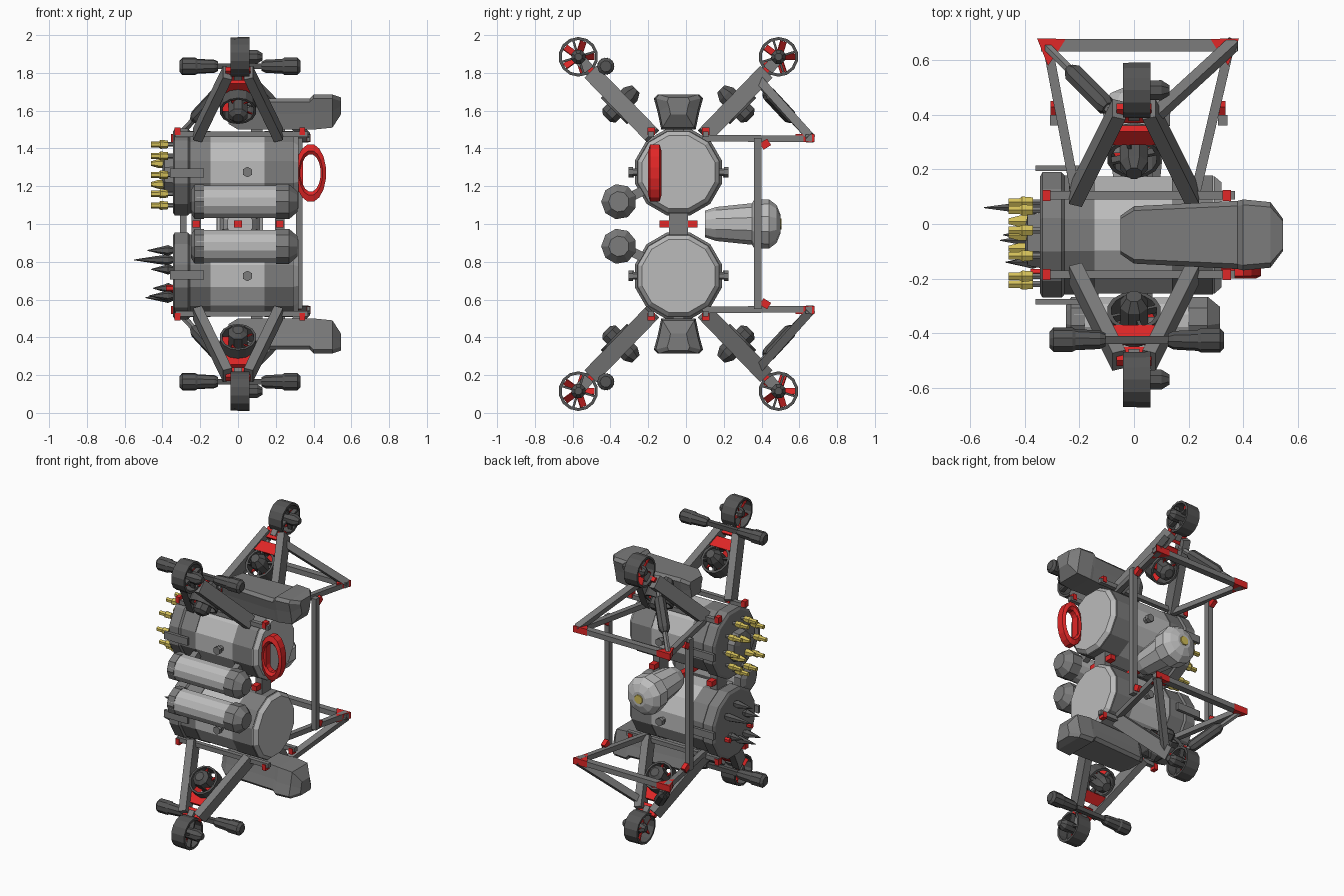
import bpy, bmesh
from math import cos, sin, pi
from mathutils import Vector as V, Matrix

if "Cube" in bpy.data.objects:
    bpy.data.objects.remove(bpy.data.objects["Cube"])

MATS = {}
COL = dict(red=(0.75, 0.02, 0.02), dark=(0.09, 0.09, 0.09), mid=(0.2, 0.2, 0.2),
           light=(0.5, 0.5, 0.5), yellow=(0.65, 0.52, 0.1))
for k, c in COL.items():
    MATS[k] = bpy.data.materials.new(k)
    MATS[k].diffuse_color = (*c, 1)
YC = -0.04          # y of the hull axes


def finish(name, bm, mat, both=False):
    """Make the object; with both=True also make its copy mirrored about z = 1."""
    bmesh.ops.recalc_face_normals(bm, faces=bm.faces)
    for tag, s in ((("upper_", 1), ("lower_", -1)) if both else (("", 1),)):
        if s < 0:
            for v in bm.verts:
                v.co.z = 2 - v.co.z
            bmesh.ops.reverse_faces(bm, faces=bm.faces)
        me = bpy.data.meshes.new(tag + name)
        bm.to_mesh(me)
        me.materials.append(MATS[mat])
        bpy.context.collection.objects.link(bpy.data.objects.new(tag + name, me))
    bm.free()


def skin(bm, rings, closed=False):
    n = len(rings[0])
    loops = [[bm.verts.new(p) for p in r] for r in rings]
    pairs = list(zip(loops, loops[1:])) + ([(loops[-1], loops[0])] if closed else [])
    for a, b in pairs:
        for i in range(n):
            bm.faces.new((a[i], a[(i + 1) % n], b[(i + 1) % n], b[i]))
    if not closed:
        bm.faces.new(loops[0][::-1])
        bm.faces.new(loops[-1])


def lathe(bm, origin, axis, prof, n=12, closed=False, phase=0.5):
    """Revolve (distance along axis, radius) pairs."""
    q = V(axis).to_track_quat('Z', 'Y')
    skin(bm, [[V(origin) + q @ V((r * cos(2 * pi * (i + phase) / n), r * sin(2 * pi * (i + phase) / n), t))
               for i in range(n)] for t, r in prof], closed)


def rod(bm, a, b, r, n=6):
    d = V(b) - V(a)
    lathe(bm, a, d, [(0, r), (d.length, r)], n)


def bar(bm, a, b, w, h, side=(1, 0, 0)):
    """Box between two points, w wide along side, h in the other direction."""
    a, b = V(a), V(b)
    d = (b - a).normalized()
    s = (V(side) - d * V(side).dot(d)).normalized()
    u = d.cross(s)
    skin(bm, [[p + s * (w / 2 * i) + u * (h / 2 * j) for i, j in ((-1, -1), (1, -1), (1, 1), (-1, 1))]
              for p in (a, b)])


def fan(name, c, axis, r=0.105, w=0.1, motor=((-0.05, 0.02), (-0.03, 0.035), (0.09, 0.04), (0.12, 0.02))):
    """Ducted thruster: ring, motor pod, spokes and blades."""
    c, q = V(c), V(axis).to_track_quat('Z', 'Y')
    bm = bmesh.new()
    lathe(bm, c, axis, [(-w / 2, r * .98), (w / 2, r), (w / 2, r * .85), (-w / 2, r * .85)], 14, True)
    lathe(bm, c, axis, motor, 8)
    for i in range(4):
        d = q @ V((cos(i * pi / 2 + .3), sin(i * pi / 2 + .3), 0))
        o = c + q @ V((0, 0, 0.03))
        bar(bm, o + d * .02, o + d * r * .9, 0.03, 0.012, axis)
    finish(name + "_housing", bm, "dark", True)
    bm = bmesh.new()
    for i in range(5):
        t = i * 2 * pi / 5
        d, e = q @ V((cos(t), sin(t), 0)), q @ V((-sin(t), cos(t), 1))
        o = c - q @ V((0, 0, 0.015))
        bar(bm, o + d * .02, o + d * r * .82, 0.045, 0.006, e)
    finish(name + "_blades", bm, "red", True)


# pressure hulls
bm = bmesh.new()
lathe(bm, (-0.34, YC, 1.275), (1, 0, 0), [(0, .2), (.01, .235), (.07, .235), (.075, .222),
      (.6, .222), (.635, .222), (.66, .2)], 12)
finish("hull", bm, "light", True)
bm = bmesh.new()
lathe(bm, (-0.345, YC, 1.275), (1, 0, 0), [(0, .22), (.01, .238), (.08, .238), (.09, .226), (.2, .226)], 12)
lathe(bm, (0.14, YC, 1.275), (1, 0, 0), [(0, .226), (.15, .226)], 12)
finish("hull_collars", bm, "mid", True)

# front tanks with dark end caps
bm = bmesh.new()
lathe(bm, (-0.22, -0.355, 1.118), (1, 0, 0), [(0, .088), (.46, .088)], 12)
finish("tank", bm, "light", True)
bm = bmesh.new()
lathe(bm, (-0.25, -0.355, 1.118), (1, 0, 0), [(0, .06), (.02, .093), (.07, .093)], 9)
lathe(bm, (0.20, -0.355, 1.118), (1, 0, 0), [(0, .094), (.07, .094), (.115, .055)], 9)
for x in (-0.15, 0.17):
    bar(bm, (x, -0.3, 1.14), (x, -0.18, 1.2), 0.04, 0.05)
finish("tank_caps", bm, "mid", True)

# side brackets, bolts and hull rails
bm = bmesh.new()
for s in (-1, 1):
    y = YC + s * 0.245
    bar(bm, (-0.36, y, 1.27), (-0.18, y, 1.27), 0.02, 0.05, (0, 1, 0))
    rod(bm, (0.05, YC, 1.275), (0.05, YC + s * 0.25, 1.275), 0.02)
    lathe(bm, (0.05, YC + s * 0.24, 1.275), (0, s, 0), [(0, .028), (.025, .028)], 6)
    bar(bm, (-0.33, YC + s * 0.145, 1.475), (0.37, YC + s * 0.145, 1.475), 0.03, 0.03, (0, 1, 0))
finish("side_brackets", bm, "mid", True)

# red clips on the rails and links between the hulls
bm = bmesh.new()
for s in (-1, 1):
    for x in (-0.32, -0.2, 0.2, 0.34):
        bar(bm, (x - .015, YC + s * .145, 1.49), (x + .015, YC + s * .145, 1.49), 0.04, 0.04, (0, 1, 0))
for x in (-0.22, 0, 0.22):
    bar(bm, (x, YC - .1, 1.005), (x, YC + .1, 1.005), 0.04, 0.025)
finish("clips", bm, "red", True)
bm = bmesh.new()
for x in (-0.22, 0.22):
    bar(bm, (x, YC, 0.93), (x, YC, 1.07), 0.05, 0.1)
finish("hull_links", bm, "mid")

# top and bottom pontoons: lofted octagonal sections along x
bm = bmesh.new()
rings = []
for x, hw, lo, hi in ((-.05, .07, 1.53, 1.64), (0, .105, 1.5, 1.665), (.38, .125, 1.5, 1.665),
                      (.4, .13, 1.5, 1.685), (.5, .12, 1.51, 1.685), (.545, .06, 1.58, 1.67)):
    m = (lo + hi) / 2
    rings.append([(x, YC + a * hw, z) for a, z in ((-.7, lo), (.7, lo), (.85, m), (1, hi - .02),
                  (.85, hi), (-.85, hi), (-1, hi - .02), (-.85, m))])
skin(bm, rings)
for x in (0.1, 0.22):
    bar(bm, (x, YC - .03, 1.49), (x, YC + .03, 1.49), 0.06, 0.05)
finish("pontoon", bm, "mid", True)

# corner arms, thrusters and red apex plates
for s, tag in ((-1, "front"), (1, "back")):
    y = lambda d: YC + s * d
    bm = bmesh.new()
    for m in (-1, 1):
        bar(bm, (m * .215, y(.14), 1.47), (m * .055, y(.46), 1.8), 0.05, 0.09)
    bar(bm, (0, y(.44), 1.78), (0, y(.52), 1.87), 0.04, 0.06)
    bar(bm, (-.15, y(.31), 1.64), (.15, y(.31), 1.64), 0.02, 0.02, (0, 1, 0))
    finish(tag + "_arm", bm, "mid", True)
    bm = bmesh.new()
    for d, z, w in ((.37, 1.735, .17), (.45, 1.8, .13)):
        bar(bm, (0, y(d - .03), z - .03), (0, y(d + .02), z + .02), w, 0.03)
    finish(tag + "_apex_plate", bm, "red", True)
    fan(tag + "_outer_thruster", (0.01, y(.53), 1.885), (1, 0, 0))
    fan(tag + "_inner_thruster", (0, y(.31), 1.63), (0, -s, 1), 0.1, 0.09,
        ((-.1, .03), (-.08, .055), (.08, .055), (.12, .03)))

# front lamps on a cross bar
bm = bmesh.new()
bar(bm, (-.15, -.425, 1.835), (.16, -.425, 1.835), 0.03, 0.03, (0, 1, 0))
for m in (-1, 1):
    lathe(bm, (m * .115 + .01, -.425, 1.835), (m, 0, 0),
          [(0, .025), (.02, .035), (.11, .04), (.12, .046), (.19, .046), (.205, .03)], 9)
finish("lamps", bm, "dark", True)

# back frame: splayed bars, cross bar, posts, struts
bm = bmesh.new()
for m, x0, x1 in ((-1, -.21, -.32), (1, .22, .355)):
    bar(bm, (x0, .09, 1.455), (x1, .67, 1.45), 0.035, 0.035)
bar(bm, (-.34, .655, 1.455), (.38, .655, 1.455), 0.045, 0.035, (0, 1, 0))
bar(bm, (.07, .39, 1.76), (.365, .66, 1.46), 0.04, 0.045)
rod(bm, (-.05, .38, 1.75), (-.32, .65, 1.46), 0.018)
finish("back_frame", bm, "mid", True)
bm = bmesh.new()
for x in (-.29, .325):
    bar(bm, (x, .38, .55), (x, .38, 1.455), 0.035, 0.04)
finish("back_posts", bm, "mid")
bm = bmesh.new()
d = V((-.27, .27, -.29)).normalized()
lathe(bm, V((-.05, .38, 1.75)) + d * .08, d, [(0, .025), (.02, .038), (.22, .038), (.25, .022)], 8)
finish("strut_damper", bm, "dark", True)

# red frame corners
bm = bmesh.new()
for m, x in ((-1, -.32), (1, .35)):
    z = 1.455
    skin(bm, [[(x - m * .07, .678, h), (x + m * .035, .68, h), (x - m * .005, .58, h), (x - m * .04, .63, h)]
              for h in (z - .022, z + .022)])
    bar(bm, (x - m * .03, .4, 1.41), (x - m * .03, .44, 1.435), 0.03, 0.04)
finish("frame_corners", bm, "red", True)

# rear sensor pod
bm = bmesh.new()
lathe(bm, (0.01, .1, 1), (0, 1, 0), [(0, .07), (.06, .09), (.25, .11), (.26, .128), (.34, .13),
                                   (.38, .1), (.4, .05)], 10)
finish("sensor_pod", bm, "light")
bm = bmesh.new()
lathe(bm, (0.01, .49, 1), (0, 1, 0), [(0, .035), (.016, .03)], 8)
finish("sensor_lens", bm, "yellow")

# red oval handle on the right end
bm = bmesh.new()
lathe(bm, (0, -.165, 0), (0, 1, 0), [(-.035, .12), (-.025, .155), (.025, .155), (.035, .12),
                                  (.02, .1), (-.02, .1)], 16, True)
bmesh.ops.transform(bm, verts=bm.verts, matrix=Matrix.Translation((.385, 0, 1.27)) @ Matrix.Diagonal((.53, 1, 1, 1)))
bar(bm, (.32, -.165, 1.17), (.32, -.165, 1.37), 0.05, 0.05)
finish("handle", bm, "red")

# upper left end: connector cluster
bm, st = bmesh.new(), bmesh.new()
for i in range(10):
    a = 2 * pi * i / 10
    p = V((-.34, YC - .03 + .15 * cos(a), 1.26 + .17 * sin(a)))
    rod(st, p, p - V((.05, 0, 0)), 0.012)
    lathe(bm, p - V((.03, 0, 0)), (-1, 0, 0), [(0, .02), (.04, .024), (.05, .016), (.09, .016)], 6)
for dy, dz in ((0, .06), (.05, -.05), (-.05, -.05)):
    lathe(bm, (-.36, YC + dy, 1.26 + dz), (-1, 0, 0), [(0, .024), (.06, .024), (.1, .012)], 6)
lathe(st, (-.34, YC - .02, 1.26), (-1, 0, 0), [(0, .11), (.05, .1), (.06, .05)], 8)
finish("connectors", bm, "yellow")
finish("connector_base", st, "mid")

# lower left end: probes
bm, rd = bmesh.new(), bmesh.new()
for dy, z, ln in ((.1, .81, .21), (.0, .86, .14), (-.1, .76, .12), (-.1, .62, .13), (.06, .66, .11), (-.02, .61, .15)):
    lathe(bm, (-.34, YC + dy, z), (-1, 0, 0), [(0, .015), (.03, .028), (ln * .45, .02), (ln, .002)], 6)
for dy, z in ((-.14, .66), (.1, .65)):
    rod(rd, (-.34, YC + dy, z), (-.38, YC + dy, z), 0.018)
finish("probes", bm, "dark")
finish("probe_plugs", rd, "red")

for m in bpy.data.materials:
    if m.users and not m.is_grease_pencil:
        m.use_nodes = True
        m.node_tree.nodes["Principled BSDF"].inputs["Base Color"].default_value = m.diffuse_color
